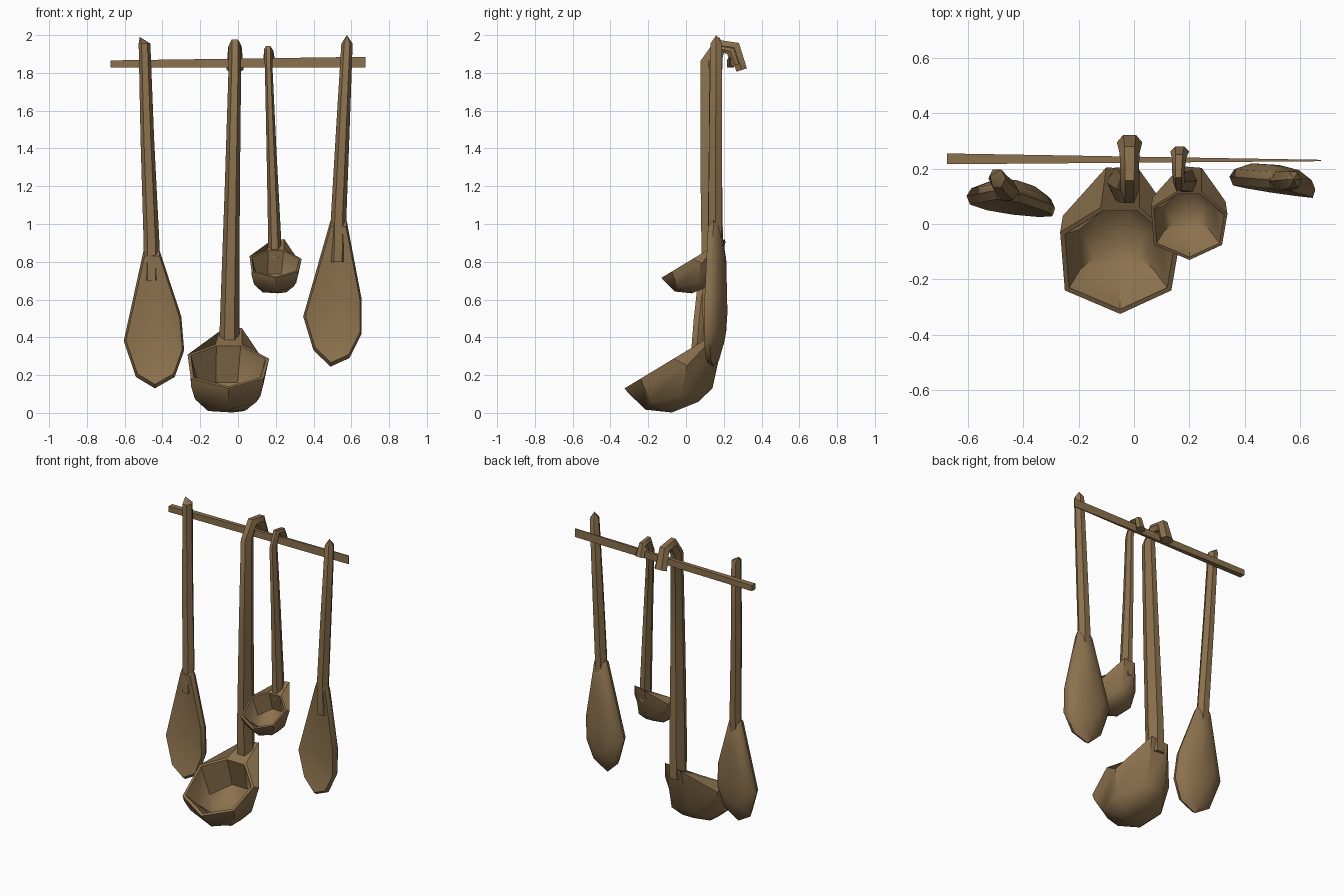
import bpy, bmesh, math
from mathutils import Vector

if "Cube" in bpy.data.objects:
    bpy.data.objects.remove(bpy.data.objects["Cube"])

wood = bpy.data.materials.new("brown_wood")
wood.diffuse_color = (0.26, 0.165, 0.075, 1)
wood.use_nodes = True
wood.node_tree.nodes["Principled BSDF"].inputs["Base Color"].default_value = wood.diffuse_color


def finish(name, bm, angle=40):
    bmesh.ops.recalc_face_normals(bm, faces=bm.faces)
    me = bpy.data.meshes.new(name)
    bm.to_mesh(me)
    bm.free()
    me.materials.append(wood)
    ob = bpy.data.objects.new(name, me)
    bpy.context.collection.objects.link(ob)
    bpy.ops.object.select_all(action='DESELECT')
    ob.select_set(True)
    bpy.context.view_layer.objects.active = ob
    bpy.ops.object.shade_smooth_by_angle(angle=math.radians(angle))


def skin(bm, rings):
    """Bridge rings of equal length; single-point rings close the ends."""
    vs = [[bm.verts.new(p) for p in r] for r in rings]
    for a, b in zip(vs, vs[1:]):
        n = max(len(a), len(b))
        for i in range(n):
            j = (i + 1) % n
            if len(a) == 1:
                bm.faces.new((a[0], b[j], b[i]))
            elif len(b) == 1:
                bm.faces.new((a[i], a[j], b[0]))
            else:
                bm.faces.new((a[i], a[j], b[j], b[i]))
    for end in (vs[0], vs[-1]):
        if len(end) > 2:
            bm.faces.new(end)


def handle(bm, path, tip=None, sides=6):
    """Loft along (x, y, z, half width, half depth); bends in the yz plane."""
    pts = [Vector(p[:3]) for p in path]
    rings = []
    for i, p in enumerate(path):
        t = pts[min(i + 1, len(pts) - 1)] - pts[max(i - 1, 0)]
        n = Vector((0, -t.z, t.y)).normalized()
        ring = []
        for k in range(sides):
            a = math.tau * k / sides
            ring.append(pts[i] + Vector((math.cos(a) * p[3], 0, 0)) + n * math.sin(a) * p[4] * 1.1)
        rings.append(ring)
    if tip:
        rings.append([Vector(tip)])
    skin(bm, rings)


def scaled(ring, s, dz=0.0):
    c = sum(ring, Vector()) / len(ring)
    return [c + (p - c) * s + Vector((0, 0, dz)) for p in ring]


# Ladle bowl in local units: rim, outer shoulder and lower ring (front first)
RIM = [(0, 0), (-.2, .085), (-.217, .295), (-.07, .385), (.07, .385), (.215, .26), (.185, .085)]
SHOULDER = [(0, .015, -.02), (-.198, .1, .01), (-.207, .355, .13), (-.05, .53, .30),
            (.07, .52, .32), (.205, .33, .12), (.182, .1, .01)]
LOWER = [(0, .11, -.113), (-.175, .135, -.06), (-.18, .31, -.05), (-.08, .465, .0),
         (.06, .465, .0), (.17, .30, -.04), (.145, .14, -.075)]


def ladle(name, origin, s, path):
    bm = bmesh.new()
    rim = [Vector((x, y, .605 * y)) for x, y in RIM]
    shoulder = [Vector(p) for p in SHOULDER]
    lower = [Vector(p) for p in LOWER]
    under = scaled(lower, .6)
    for p in under:
        p.z = -.12 + max(0, p.y - .27) * .4
    pit = scaled(lower, .82, .04)
    floor = scaled(under, .85, .04)
    rings = [[Vector((0, .25, -.09))], floor, pit, scaled(rim, .92), rim,
             shoulder, lower, under, [Vector((.02, .25, -.128))]]
    skin(bm, [[Vector(origin) + p * s for p in r] for r in rings])
    handle(bm, path)
    finish(name, bm)


def spoon(name, outline, y0, kx, kz, path, tip):
    bm = bmesh.new()
    cx = sum(p[0] for p in outline) / len(outline)
    cz = sum(p[1] for p in outline) / len(outline)

    def ring(s, d):
        out = []
        for x, z in outline:
            x, z = cx + (x - cx) * s, cz + (z - cz) * s
            out.append(Vector((x, y0 + kx * (x - cx) + kz * (z - cz) + d, z)))
        return out

    centre = lambda d: [Vector((cx, y0 + d, cz))]
    skin(bm, [centre(.03), ring(.6, .022), ring(.93, .0), ring(1, .03),
              ring(.9, .06), ring(.55, .09), centre(.098)])
    handle(bm, path, tip)
    finish(name, bm)


# Hooked ladles
ladle("large_ladle", (-.05, -.325, .13), 1.0, [
    (-.045, .15, .36, .055, .055), (-.043, .145, .56, .05, .062), (-.03, .13, 1.2, .04, .055),
    (-.016, .12, 1.86, .033, .046), (-.016, .175, 1.945, .033, .038),
    (-.016, .255, 1.935, .036, .036), (-.016, .295, 1.815, .046, .03)])
ladle("small_ladle", (.2, -.13, .715), .64, [
    (.195, .155, .82, .035, .04), (.193, .155, .95, .034, .042), (.177, .155, 1.4, .026, .036),
    (.162, .15, 1.84, .02, .03), (.16, .185, 1.925, .022, .026),
    (.163, .235, 1.915, .025, .024), (.165, .262, 1.84, .034, .02)])

# Flat spoons
spoon("left_spoon",
      [(-.5, .86), (-.605, .38), (-.54, .19), (-.44, .13), (-.335, .19), (-.285, .33), (-.3, .51), (-.415, .86)],
      .052, -.13, .07,
      [(-.457, .115, .7, .043, .03), (-.457, .12, .88, .042, .036),
       (-.48, .143, 1.45, .036, .036), (-.495, .165, 1.955, .031, .034)], (-.52, .175, 1.99))
spoon("right_spoon",
      [(.49, 1.02), (.345, .51), (.4, .33), (.49, .245), (.59, .29), (.655, .42), (.655, .6), (.575, 1.02)],
      .115, -.15, .02,
      [(.53, .155, .8, .043, .03), (.533, .155, 1.04, .041, .038),
       (.555, .157, 1.5, .036, .036), (.577, .16, 1.955, .03, .032)], (.577, .16, 2.0))

# Tapered hanging rail
bm = bmesh.new()
skin(bm, [[(x, y0, z0), (x, y1, z0), (x, y1, z1), (x, y0, z1)] for x, y0, y1, z0, z1 in
          ((-.675, .216, .255, 1.828, 1.866), (.675, .227, .232, 1.828, 1.885))])
finish("rail", bm, 30)
